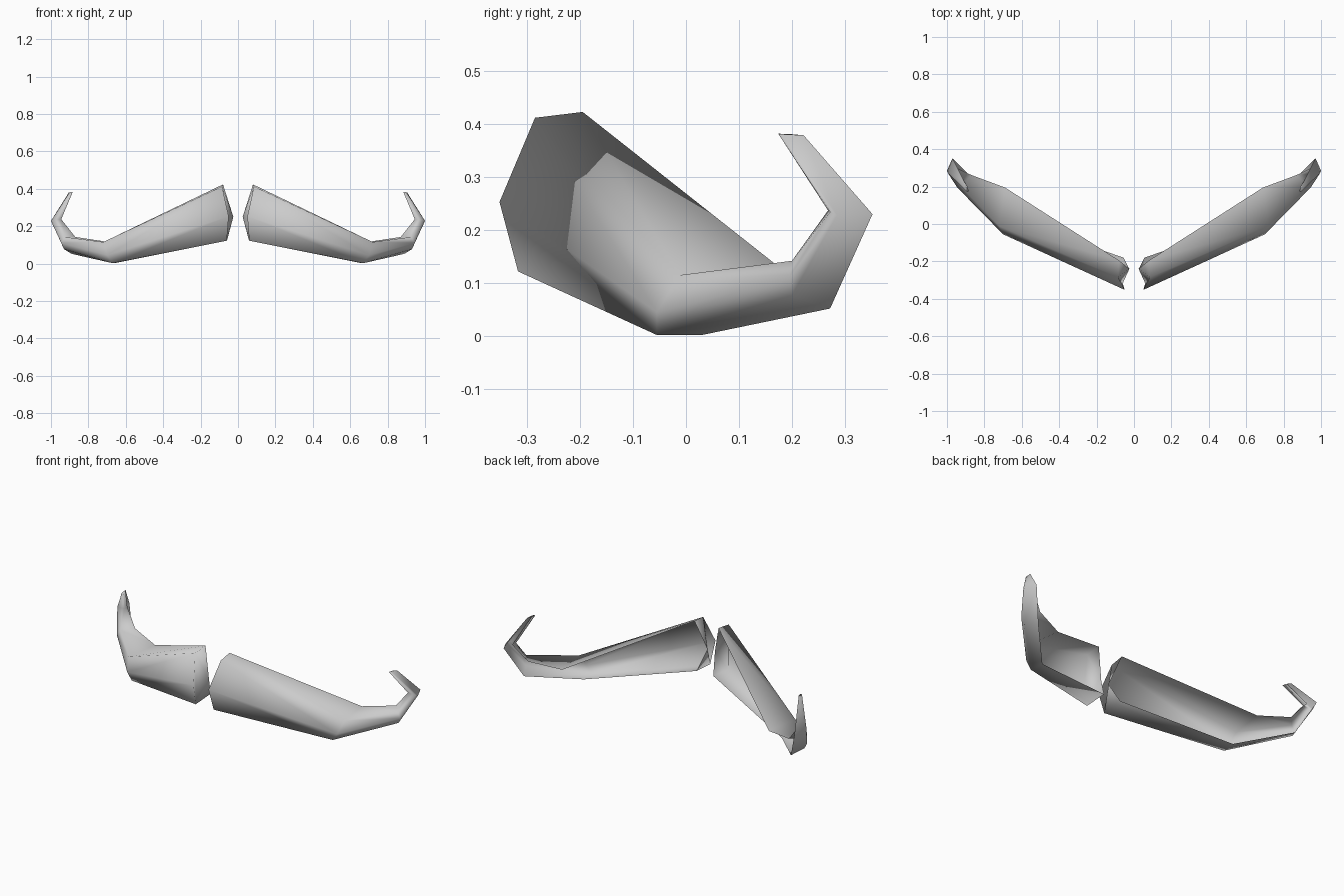
import bpy, bmesh

if "Cube" in bpy.data.objects:
    bpy.data.objects.remove(bpy.data.objects["Cube"])

# One flat grey for the whole piece
grey = bpy.data.materials.new("grey")
grey.diffuse_color = (0.6, 0.6, 0.6, 1)
grey.use_nodes = True
grey.node_tree.nodes["Principled BSDF"].inputs["Base Color"].default_value = grey.diffuse_color

# Cross-sections from the centre out to the curled tip, open at the back.
# Order: back top, front top, front middle, bottom front, bottom back
sections = [
    [(.08, -.195, .423), (.085, -.285, .412), (.05, -.352, .253),
     (.06, -.317, .122), (.056, -.18, .134)],
    [(.69, .195, .115), (.72, -.012, .115), (.70, -.055, .045),
     (.67, -.055, .002), (.66, .03, .002)],
    [(.87, .262, .142), (.925, .2, .142), (.945, .195, .11),
     (.93, .2, .077), (.89, .272, .052)],
    [(.948, .30, .237), (.945, .268, .237), (.995, .272, .234),
     (1.0, .285, .228), (.97, .352, .23)],
    [(.89, .20, .381), (.884, .174, .382), (.893, .174, .382),
     (.90, .18, .381), (.905, .222, .379)],
]
cap_notch = (.025, -.24, .25)  # inward point on the back edge of the inner cap


def moustache_half(name, side):
    """Loft the cross-sections into one shell, open at the back."""
    bm = bmesh.new()

    def vert(p):
        return bm.verts.new((side * p[0], p[1], p[2]))

    rings = [[vert(p) for p in ring] for ring in sections]
    for a, b in zip(rings, rings[1:]):
        # Top strip, split along its diagonal
        bm.faces.new((a[0], a[1], b[1]))
        bm.faces.new((a[0], b[1], b[0]))
        # Front and underside
        for i in range(1, 4):
            bm.faces.new((a[i], a[i + 1], b[i + 1], b[i]))
    # Inner cap and tip
    bm.faces.new([vert(cap_notch)] + rings[0][::-1])
    bm.faces.new(rings[-1])
    if side < 0:
        bmesh.ops.reverse_faces(bm, faces=bm.faces[:])
    for f in bm.faces:
        f.smooth = True
    mesh = bpy.data.meshes.new(name)
    bm.to_mesh(mesh)
    bm.free()
    mesh.materials.append(grey)
    bpy.context.collection.objects.link(bpy.data.objects.new(name, mesh))


moustache_half("moustache_right", 1)
moustache_half("moustache_left", -1)
